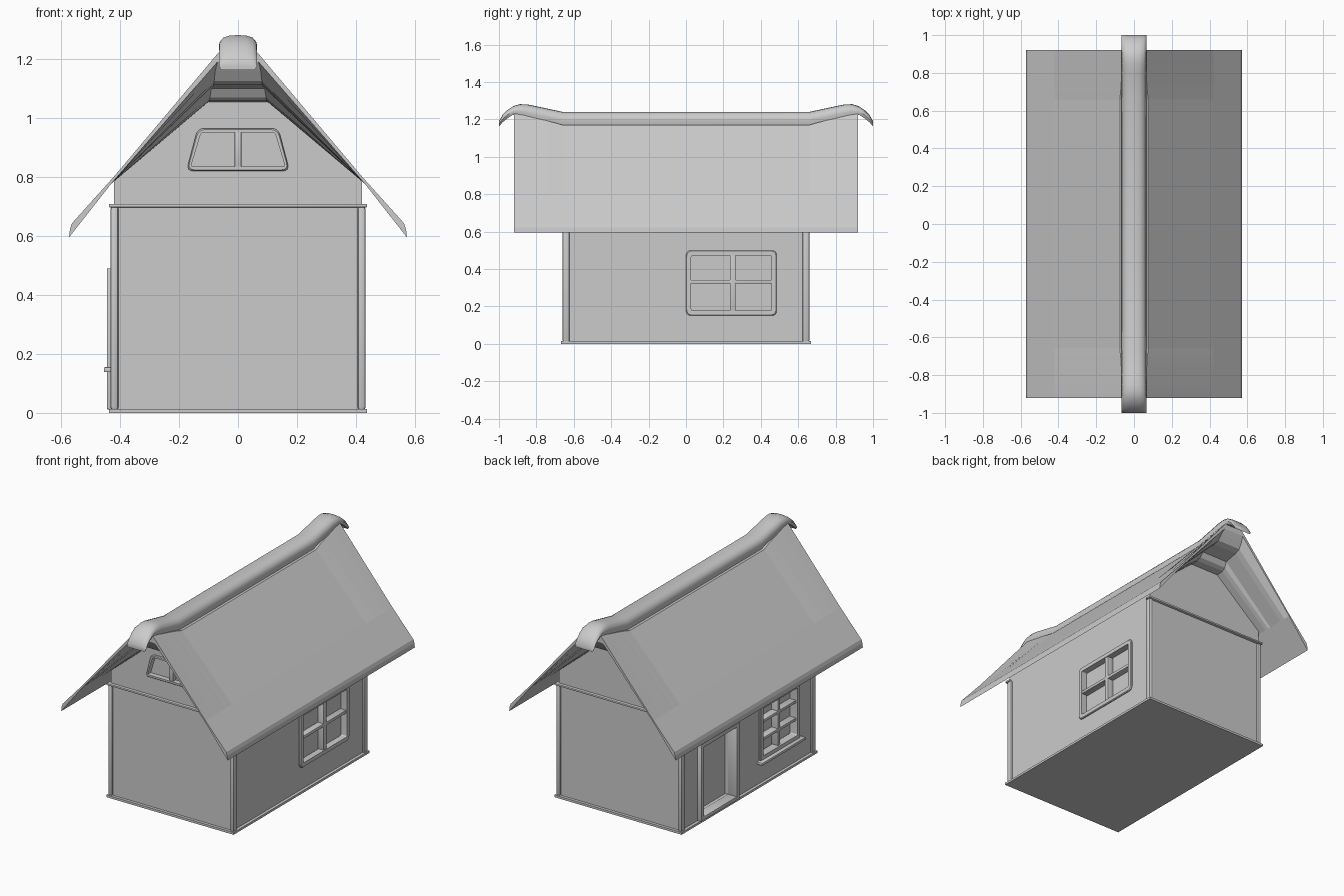
import bpy, bmesh, math
from mathutils import Vector

if "Cube" in bpy.data.objects:
    bpy.data.objects.remove(bpy.data.objects["Cube"])


def finish(name, bm, smooth=None):
    bmesh.ops.recalc_face_normals(bm, faces=bm.faces)
    me = bpy.data.meshes.new(name)
    bm.to_mesh(me)
    bm.free()
    ob = bpy.data.objects.new(name, me)
    bpy.context.collection.objects.link(ob)
    if smooth:
        bpy.ops.object.select_all(action='DESELECT')
        bpy.context.view_layer.objects.active = ob
        ob.select_set(True)
        bpy.ops.object.shade_smooth_by_angle(angle=math.radians(smooth))
    return ob


def loft(name, sections, closed=False, smooth=None):
    """Skin a row of closed loops; cap the ends, or join last to first."""
    bm = bmesh.new()
    rows = [[bm.verts.new(p) for p in s] for s in sections]
    n = len(rows[0])
    pairs = list(zip(rows, rows[1:])) + ([(rows[-1], rows[0])] if closed else [])
    for a, b in pairs:
        for i in range(n):
            j = (i + 1) % n
            bm.faces.new((a[i], a[j], b[j], b[i]))
    if not closed:
        bm.faces.new(rows[0])
        bm.faces.new(rows[-1])
    return finish(name, bm, smooth)


def box(name, lo, hi, bevel=0.0):
    bm = bmesh.new()
    bmesh.ops.create_cube(bm, size=1)
    for v in bm.verts:
        v.co = [(l + h) / 2 + c * (h - l) for l, h, c in zip(lo, hi, v.co)]
    if bevel:
        bmesh.ops.bevel(bm, geom=bm.edges[:], offset=bevel, segments=2, profile=0.5, affect='EDGES')
    return finish(name, bm, 40 if bevel else None)


def rounded(corners, r, steps=4):
    """Round the corners of a flat polygon with small curves."""
    out, n = [], len(corners)
    for i in range(n):
        p, c, q = (Vector(corners[k % n]) for k in (i - 1, i, i + 1))
        a, b = c + (p - c).normalized() * r, c + (q - c).normalized() * r
        for k in range(steps + 1):
            t = k / steps
            out.append(a * (1 - t) ** 2 + c * 2 * t * (1 - t) + b * t * t)
    return out


def side(s):
    return lambda a, z, d: (s * d, a, z)


def front(a, z, d):
    return (a, -d, z)


def shrink(corners, w):
    xs, zs = [c[0] for c in corners], [c[1] for c in corners]
    cx, cz = (min(xs) + max(xs)) / 2, (min(zs) + max(zs)) / 2
    fx, fz = 1 - 2 * w / (max(xs) - min(xs)), 1 - 2 * w / (max(zs) - min(zs))
    return [(cx + (x - cx) * fx, cz + (z - cz) * fz) for x, z in corners]


def ring(name, corners, w, d0, d1, place, r=0.03):
    outer, mid = rounded(corners, r), rounded(shrink(corners, 0.004), r)
    inner = rounded(shrink(corners, w), 0.008)
    rows = [(outer, d0), (outer, d1 - 0.005), (mid, d1), (inner, d1), (inner, d0)]
    return loft(name, [[place(p.x, p.y, d) for p in loop] for loop, d in rows], True, 35)


def bar(name, a0, a1, z0, z1, d0, d1, place, bevel=0.004):
    p, q = place(a0, z0, d0), place(a1, z1, d1)
    return box(name, [min(t) for t in zip(p, q)], [max(t) for t in zip(p, q)], bevel)


# walls with gables
gable = [(-.42, 0), (.42, 0), (.42, .785), (.09, 1.09), (-.09, 1.09), (-.42, .785)]
walls = loft("walls", [[(x, y, z) for x, z in gable] for y in (-.65, .65)])


def recess(name, corners, d0, place):
    cut = loft(name, [[place(a, z, d) for a, z in corners] for d in (d0, .8)])
    cut.hide_render = True
    cut.hide_viewport = True
    cut.display_type = 'WIRE'
    m = walls.modifiers.new(name, 'BOOLEAN')
    m.object = cut
    m.operation = 'DIFFERENCE'
    m.solver = 'EXACT'


def rect(a0, a1, z0, z1):
    return [(a0, z0), (a1, z0), (a1, z1), (a0, z1)]


# right window
R, L = side(1), side(-1)
win = rect(0, .485, .15, .50)
recess("right_window_cutter", shrink(win, .022), .385, R)
ring("right_window_frame", win, .028, .39, .43, R)
bar("right_window_mullion", .235, .265, .16, .49, .38, .425, R)
bar("right_window_crossbar", .02, .465, .322, .342, .38, .425, R)

# left window with sill
win = rect(-.51, -.12, .15, .50)
recess("left_window_cutter", shrink(win, .022), .375, L)
ring("left_window_frame", win, .028, .38, .43, L, .012)
bar("left_window_mullion", -.325, -.305, .16, .49, .37, .42, L)
for i, z in enumerate((.265, .375)):
    bar(f"left_window_crossbar_{i}", -.49, -.14, z, z + .018, .37, .42, L)
bar("left_window_sill", -.53, -.10, .138, .155, .40, .455, L)

# recessed door with frame and threshold
recess("door_cutter", rect(.13, .46, .03, .47), .36, L)
for name, dims in (("near_jamb", (.455, .485, .015, .49)), ("far_jamb", (.105, .135, .015, .49)),
                   ("lintel", (.105, .485, .465, .49)), ("threshold", (.105, .485, .012, .035))):
    bar("door_" + name, *dims, .38, .445, L)

# front gable window
trap = [(-.175, .82), (.175, .82), (.137, .965), (-.137, .965)]
gcut = shrink(trap, .012)
recess("gable_window_cutter", gcut, .625, front)
ring("gable_window_frame", trap, .015, .63, .662, front, .025)
bar("gable_window_mullion", -.012, .012, .83, .955, .62, .658, front)

# base plinth, gable bands and corner posts
box("base_plinth", (-.438, -.668, 0), (.438, .668, .014))
for s in (-1, 1):
    y0, y1 = sorted((s * .63, s * .668))
    box("gable_band", (-.438, y0, .697), (.438, y1, .709), .003)
    for t in (-1, 1):
        xs, ys = sorted((t * .405, t * .433)), sorted((s * .622, s * .66))
        box("corner_post", (xs[0], ys[0], .01), (xs[1], ys[1], .70), .01)

# roof: y, ridge half width, top z, underside half width, underside z
half = [(.66, .075, 1.17, .10, 1.055), (.70, .071, 1.182, .098, 1.058), (.725, .069, 1.188, .095, 1.07),
        (.745, .068, 1.193, .09, 1.10), (.84, .062, 1.215, .083, 1.112), (.875, .059, 1.224, .081, 1.125),
        (.90, .057, 1.23, .077, 1.16), (.92, .055, 1.235, .07, 1.19)]
stations = [(-h[0], *h[1:]) for h in reversed(half)] + half
sections = []
for y, xt, zt, xb, zb in stations:
    right = [(xt, zt), (.42, .802), (.563, .643), (.57, .622), (.573, .595), (.43, .777), (xb, zb)]
    loop = right + [(-x, z) for x, z in reversed(right)]
    sections.append([(x, y, z) for x, z in loop])
loft("roof", sections)

# ridge cap with upturned, curling ends: y, bottom z, top z
half = [(.66, 1.16, 1.24), (.80, 1.19, 1.27), (.85, 1.205, 1.28), (.89, 1.215, 1.281), (.925, 1.225, 1.27),
        (.955, 1.205, 1.25), (.98, 1.185, 1.225), (1.0, 1.163, 1.19)]
stations = [(-y, b, t) for y, b, t in reversed(half)] + half
shape = [(.056, 0), (.065, .42), (.062, .65), (.05, .87), (.028, .98), (0, 1)]
shape += [(-x, f) for x, f in reversed(shape[:-1])]
loft("ridge_cap", [[(x, y, b + (t - b) * f) for x, f in shape] for y, b, t in stations], smooth=40)
